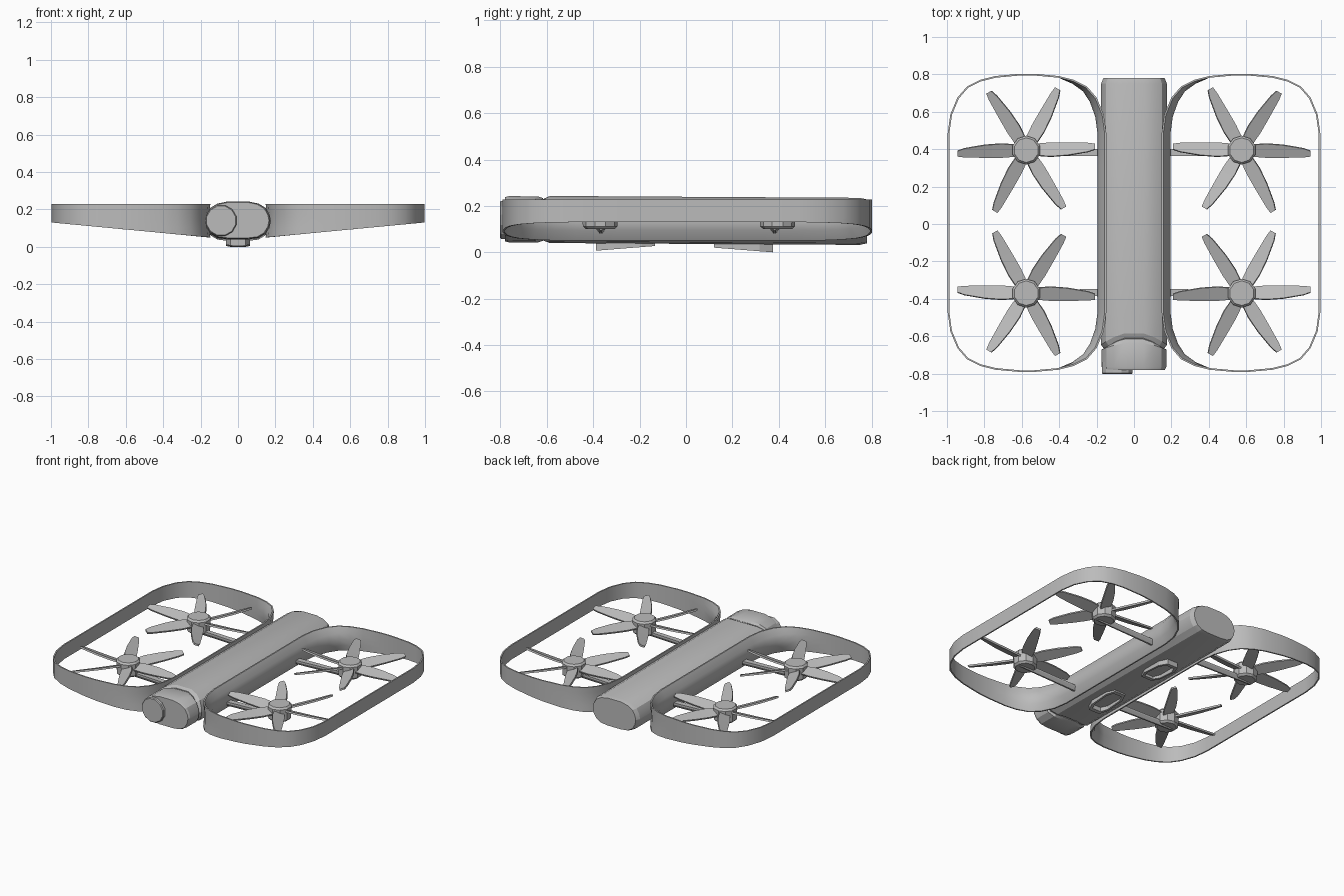
import bpy, bmesh, math
from mathutils import Matrix, Vector

cube = bpy.data.objects.get("Cube")
if cube:
    bpy.data.objects.remove(cube, do_unlink=True)

grey = bpy.data.materials.new("plain_grey")
grey.use_nodes = True
grey.diffuse_color = (0.5, 0.5, 0.5, 1)
grey.node_tree.nodes["Principled BSDF"].inputs["Base Color"].default_value = (0.5, 0.5, 0.5, 1)


def loft(bm, rings, loop=False):
    """Skin a list of closed rings; cap the ends or join last to first."""
    vs = [[bm.verts.new(p) for p in r] for r in rings]
    pairs = list(zip(vs, vs[1:]))
    if loop:
        pairs.append((vs[-1], vs[0]))
    for a, b in pairs:
        for i in range(len(a)):
            j = (i + 1) % len(a)
            bm.faces.new((a[i], a[j], b[j], b[i]))
    if not loop:
        bm.faces.new(vs[0])
        bm.faces.new(vs[-1])


def finish(name, bm, angle=20):
    bmesh.ops.recalc_face_normals(bm, faces=bm.faces)
    me = bpy.data.meshes.new(name)
    bm.to_mesh(me)
    bm.free()
    ob = bpy.data.objects.new(name, me)
    bpy.context.collection.objects.link(ob)
    me.materials.append(grey)
    bpy.ops.object.select_all(action='DESELECT')
    ob.select_set(True)
    bpy.context.view_layer.objects.active = ob
    bpy.ops.object.shade_smooth_by_angle(angle=math.radians(angle))


# Faceted oval fuselage section
half = [(0.055, 0.243), (0.11, 0.231), (0.15, 0.207), (0.17, 0.17), (0.176, 0.14),
        (0.169, 0.105), (0.148, 0.07), (0.11, 0.047), (0.055, 0.04)]
section = half + [(-x, z) for x, z in reversed(half)]
MID = 0.142


def tube(name, stations):
    """Fuselage piece from (y, scale, sweep of the sides) stations."""
    bm = bmesh.new()
    loft(bm, [[(x * s, y - sweep * (x / 0.174) ** 2, MID + (z - MID) * s - 0.006 * (y + 0.6))
               for x, z in section] for y, s, sweep in stations])
    finish(name, bm)


tube("body", [(-0.603, 0.9, 0.065), (-0.58, 1, 0.065), (-0.5, 1, 0), (0.75, 1, 0), (0.78, 0.93, 0)])
tube("neck", [(-0.72, 0.86, 0), (-0.54, 0.86, 0)])
tube("camera_head", [(-0.78, 0.94, 0), (-0.765, 0.98, 0), (-0.635, 0.98, 0.035), (-0.61, 0.9, 0.055)])


def disc(radius, z, sides=10):
    turn = math.pi / sides
    return [(radius * math.cos(turn + 2 * math.pi * i / sides),
             radius * math.sin(turn + 2 * math.pi * i / sides), z) for i in range(sides)]


# Camera lens, offset to the right side
bm = bmesh.new()
loft(bm, [disc(0.085, -0.04, 12), disc(0.085, 0.02, 12), disc(0.08, 0.025, 12)])
bm.transform(Matrix.Translation((-0.09, -0.777, 0.14)) @ Matrix.Rotation(math.pi / 2, 4, 'X'))
finish("camera_lens", bm)

# Propeller guards: bands that thicken and bow where they hug the body
quarter = [(0.424, 0.3), (0.424, 0.48), (0.41, 0.58), (0.372, 0.67), (0.32, 0.73), (0.25, 0.765),
           (0.17, 0.785), (0.04, 0.797)]
outline = quarter + [(-x, y) for x, y in reversed(quarter)]
outline += [(-x, -y) for x, y in outline]
WALL = 0.009


def guard(name, side):
    bm = bmesh.new()
    rings = []
    n = len(outline)
    for i, (ox, oy) in enumerate(outline):
        a, b = Vector(outline[i - 1]), Vector(outline[(i + 1) % n])
        t = (b - a).normalized()
        inward = Vector((-t.y, t.x))
        wrap = min(1, max(0, (-ox - 0.17) / 0.23))
        bottom = 0.05 + 0.08 * (ox + 0.424) / 0.848
        outer, inner = [], []
        for k in range(5):
            u = k / 4
            z = 0.228 + (bottom - 0.228) * u
            for wall, extra, bow in ((outer, 0, 0.006), (inner, WALL, 0.038)):
                p = Vector((ox, oy)) + inward * (wrap * bow * math.sin(math.pi * u) + extra)
                wall.append((side * (p.x + 0.572), p.y + 0.006, z))
        rings.append(outer + inner[::-1])
    loft(bm, rings, loop=True)
    finish(name, bm, 30)


# Blade stations: radius, straight edge, tapering edge, height
blade = [(0.04, 0.034, -0.03, 0.163), (0.13, 0.042, -0.037, 0.167), (0.22, 0.042, -0.03, 0.172),
         (0.33, 0.04, -0.01, 0.18), (0.368, 0.035, 0.004, 0.183)]


def rotor(name, x, y):
    bm = bmesh.new()
    # Hub
    loft(bm, [disc(0.062, 0.1), disc(0.075, 0.112), disc(0.077, 0.19), disc(0.066, 0.202)])
    # Six pitched blades, handed alternately
    hand = -1 if x * y < 0 else 1
    tilt = Matrix.Rotation(hand * math.radians(21), 3, 'X')
    for k in range(6):
        spin = Matrix.Rotation(k * math.pi / 3, 3, 'Z')
        rings = []
        for r, straight, taper, z in blade:
            rings.append([spin @ (Vector((r, 0, z)) + tilt @ Vector((0, -hand * v, h)))
                          for v, h in ((straight, -0.006), (taper, -0.006), (taper, 0.006), (straight, 0.006))])
        loft(bm, rings)
    bm.transform(Matrix.Translation((x, y, 0)))
    finish(name, bm)


def strut(name, side, y):
    """Keeled arm, narrowing from the body to the hub."""
    bm = bmesh.new()
    shape = [(-1, 0.032), (1, 0.032), (1, 0.02), (0.3, 0), (-0.3, 0), (-1, 0.02)]
    loft(bm, [[(side * x, y + w * dy, low + dz) for dy, dz in shape]
              for x, w, low in ((0.14, 0.02, 0.08), (0.62, 0.014, 0.094))])
    finish(name, bm)


for side, label in ((1, "left"), (-1, "right")):
    guard(label + "_guard", side)
    for y, end, arm in ((-0.37, "front", -0.367), (0.395, "back", 0.382)):
        rotor(f"{end}_{label}_rotor", side * 0.576, y)
        strut(f"{end}_{label}_strut", side, arm)

# Hollow wedge-shaped landing feet under the body
plan = [(0.065, 0.07), (0.04, 0.127), (-0.04, 0.127), (-0.065, 0.07)]
plan += [(-x, -v) for x, v in plan]
for side, end, centre, low in ((-1, "front", 0.261, 0.017), (1, "back", 0.248, 0.01)):
    bm = bmesh.new()
    rims = []
    for scale, top in ((1, True), (1, False), (0.8, False), (0.8, True)):
        rims.append([(x * scale, side * (centre + v * scale), 0.055 if top else low - 0.079 * v * scale)
                     for x, v in plan])
    loft(bm, rims, loop=True)
    finish(end + "_foot", bm)
